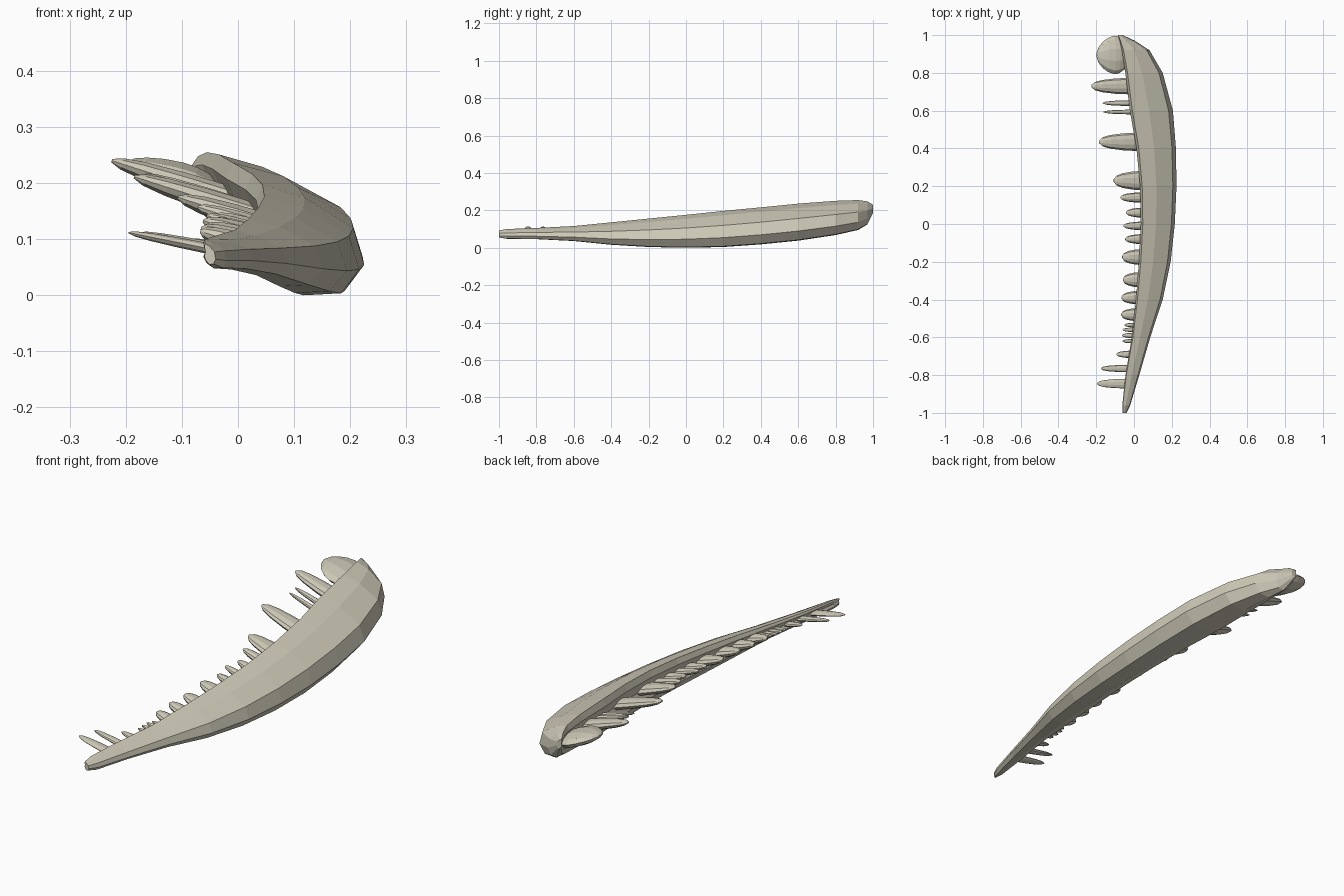
import bpy, math
from mathutils import Vector

bone = bpy.data.materials.new("bone")
bone.diffuse_color = (0.62, 0.59, 0.48, 1)


def make_loft(name, rings):
    """Skin a list of equal-length closed rings and cap both ends."""
    n = len(rings[0])
    verts = [p for r in rings for p in r]
    faces = [(i * n + j, i * n + (j + 1) % n, (i + 1) * n + (j + 1) % n, (i + 1) * n + j)
             for i in range(len(rings) - 1) for j in range(n)]
    faces.append(tuple(range(n))[::-1])
    faces.append(tuple((len(rings) - 1) * n + j for j in range(n)))
    mesh = bpy.data.meshes.new(name)
    mesh.from_pydata(verts, [], faces)
    mesh.materials.append(bone)
    ob = bpy.data.objects.new(name, mesh)
    bpy.context.collection.objects.link(ob)
    bpy.context.view_layer.objects.active = ob
    bpy.ops.object.mode_set(mode='EDIT')
    bpy.ops.mesh.select_all(action='SELECT')
    bpy.ops.mesh.normals_make_consistent(inside=False)
    bpy.ops.object.mode_set(mode='OBJECT')
    return ob


# Body stations: y, inner x, outer x, bottom z, top z
stations = [
    (-1.00, -0.060, -0.040, 0.055, 0.092),
    (-0.96, -0.062, -0.020, 0.048, 0.100),
    (-0.80, -0.045, 0.028, 0.046, 0.106),
    (-0.60, -0.012, 0.086, 0.036, 0.116),
    (-0.40, 0.010, 0.152, 0.016, 0.136),
    (-0.20, 0.026, 0.194, 0.004, 0.156),
    (0.00, 0.036, 0.216, 0.000, 0.176),
    (0.20, 0.032, 0.225, 0.004, 0.197),
    (0.40, 0.013, 0.222, 0.018, 0.216),
    (0.60, -0.022, 0.206, 0.038, 0.236),
    (0.80, -0.046, 0.152, 0.068, 0.251),
    (0.92, -0.064, 0.082, 0.095, 0.255),
    (0.97, -0.076, 0.005, 0.125, 0.248),
    (1.00, -0.085, -0.060, 0.185, 0.230),
]
# Faceted cross-section with a shallow groove on the inner (toothed) side
profile = [(0.06, 1.0), (0.45, 0.88), (0.90, 0.60), (1.0, 0.26), (0.82, 0.02),
           (0.45, 0.0), (0.14, 0.18), (0.0, 0.40), (0.10, 0.60), (0.0, 0.86)]


def station_at(y):
    for a, b in zip(stations, stations[1:]):
        if a[0] <= y <= b[0]:
            t = (y - a[0]) / (b[0] - a[0])
            return [p + (q - p) * t for p, q in zip(a, b)]


make_loft("jaw_body", [[(xi + u * (xo - xi), y, zb + v * (zt - zb)) for u, v in profile]
                       for y, xi, xo, zb, zt in stations])


def make_tooth(name, y, tip_x, half_w, half_h, slope, shape):
    """Flattened, blunt tooth growing out of the groove towards -x."""
    _, xi, xo, zb, zt = station_at(y)
    base = Vector((xi + 0.2 * (xo - xi), y, zb + 0.58 * (zt - zb)))
    length = base.x - tip_x
    rings = []
    for t, w in shape:
        cx, cz = base.x - t * length, base.z + t * length * slope
        rings.append([(cx + slope * half_h * w * math.sin(a), y + half_w * w * math.cos(a),
                       cz + half_h * w * math.sin(a))
                      for a in [k * math.tau / 10 for k in range(10)]])
    return make_loft(name, rings)


# Teeth: y, tip x, half width
teeth = [
    (0.73, -0.225, 0.045), (0.64, -0.165, 0.016), (0.593, -0.160, 0.013),
    (0.435, -0.185, 0.050), (0.23, -0.107, 0.053), (0.14, -0.072, 0.029),
    (0.06, -0.042, 0.028), (-0.01, -0.056, 0.024), (-0.08, -0.046, 0.028),
    (-0.175, -0.062, 0.044), (-0.295, -0.058, 0.042), (-0.39, -0.066, 0.037),
    (-0.48, -0.067, 0.035), (-0.535, -0.050, 0.013), (-0.56, -0.060, 0.013),
    (-0.59, -0.062, 0.015), (-0.62, -0.060, 0.012), (-0.69, -0.092, 0.020),
    (-0.765, -0.175, 0.020), (-0.845, -0.195, 0.026),
]
cone = [(0, 1.0), (0.45, 0.90), (0.75, 0.72), (0.92, 0.48), (1.0, 0.14)]
for i, (y, tip, w) in enumerate(teeth):
    slope = 0.32 if y > -0.5 else 0.2
    height = min(0.022, 0.005 + 0.45 * w) if y > -0.5 else 0.010
    make_tooth(f"tooth_{i + 1}", y, tip, w, height, slope, cone)

# Broad rounded lobe at the back end
disc = [(0, 0.6), (0.3, 0.96), (0.45, 1.0), (0.65, 0.88), (0.82, 0.66), (0.94, 0.4), (1.0, 0.1)]
make_tooth("back_lobe", 0.895, -0.198, 0.102, 0.03, 0.3, disc)
